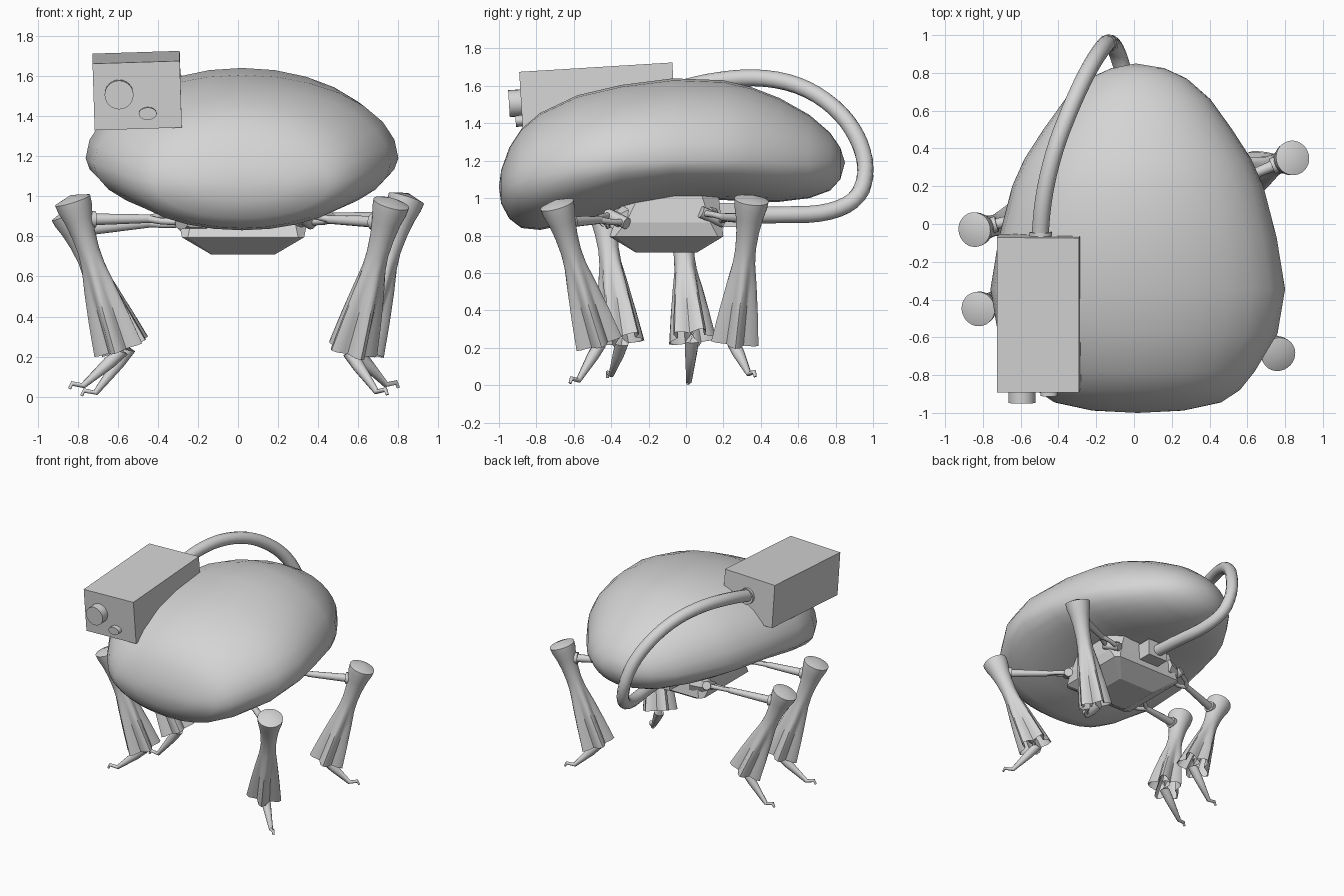
import bpy
import bmesh
from math import sin, cos, pi, radians
from mathutils import Vector, Matrix

cube = bpy.data.objects.get("Cube")
if cube:
    bpy.data.objects.remove(cube, do_unlink=True)

GREY = (0.66, 0.66, 0.66, 1)
grey = bpy.data.materials.new("plain grey")
grey.use_nodes = True
grey.diffuse_color = GREY
grey.node_tree.nodes["Principled BSDF"].inputs["Base Color"].default_value = GREY


def finish(name, bm, angle=None):
    bmesh.ops.recalc_face_normals(bm, faces=bm.faces)
    mesh = bpy.data.meshes.new(name)
    bm.to_mesh(mesh)
    bm.free()
    mesh.materials.append(grey)
    obj = bpy.data.objects.new(name, mesh)
    bpy.context.collection.objects.link(obj)
    if angle:
        bpy.ops.object.select_all(action='DESELECT')
        obj.select_set(True)
        bpy.context.view_layer.objects.active = obj
        bpy.ops.object.shade_smooth_by_angle(angle=radians(angle))
    return obj


def loft(name, rings, angle=None, poles=(None, None)):
    """Skin equal rings; each end closes on a pole point or a flat cap."""
    bm = bmesh.new()
    loops = [[bm.verts.new(p) for p in ring] for ring in rings]
    n = len(loops[0])
    for a, b in zip(loops, loops[1:]):
        for i in range(n):
            j = (i + 1) % n
            bm.faces.new((a[i], a[j], b[j], b[i]))
    for loop, pole in zip((loops[0], loops[-1]), poles):
        if pole is None:
            bm.faces.new(loop)
        else:
            tip = bm.verts.new(pole)
            for i in range(n):
                bm.faces.new((loop[i], loop[(i + 1) % n], tip))
    return finish(name, bm, angle)


def tube(name, points, radii, sides=12, angle=50):
    points = [Vector(p) for p in points]
    rings = []
    for i, p in enumerate(points):
        t = points[min(i + 1, len(points) - 1)] - points[max(i - 1, 0)]
        rot = t.to_track_quat('Z', 'Y')
        rings.append([p + rot @ Vector((radii[i] * cos(2 * pi * k / sides),
                                        radii[i] * sin(2 * pi * k / sides), 0))
                      for k in range(sides)])
    return loft(name, rings, angle)


def round_path(points, passes=2):
    pts = [Vector(p) for p in points]
    for _ in range(passes):
        out = [pts[0]]
        for a, b in zip(pts, pts[1:]):
            out += [a.lerp(b, 0.25), a.lerp(b, 0.75)]
        pts = out + [pts[-1]]
    return pts


# Egg shaped body: y, half width, underside height, widest height, top height
stations = [
    (-0.988, 0.24, 0.97, 1.06, 1.15), (-0.945, 0.44, 0.89, 1.07, 1.27),
    (-0.88, 0.54, 0.84, 1.09, 1.37), (-0.78, 0.62, 0.83, 1.12, 1.455),
    (-0.58, 0.74, 0.87, 1.16, 1.55), (-0.345, 0.78, 0.94, 1.19, 1.605),
    (-0.07, 0.735, 0.99, 1.20, 1.64), (0.2, 0.665, 0.99, 1.20, 1.63),
    (0.345, 0.60, 0.98, 1.20, 1.595), (0.5, 0.50, 0.98, 1.19, 1.535),
    (0.66, 0.385, 1.0, 1.18, 1.445), (0.77, 0.26, 1.04, 1.18, 1.35),
    (0.825, 0.14, 1.1, 1.18, 1.27)]
SEG = 28
rings = []
for y, w, low, mid, high in stations:
    ring = []
    for k in range(SEG):
        a = 2 * pi * k / SEG
        reach = high - mid if sin(a) > 0 else mid - low
        ring.append((0.02 + w * cos(a), y, mid + reach * sin(a)))
    rings.append(ring)
loft("body", rings, 60, ((0.02, -1.0, 1.06), (0.01, 0.85, 1.19)))


# Faceted chassis hanging under the body
def chamfered(z, w, y0, y1, c):
    x0, x1 = 0.025 - w, 0.025 + w
    return [(x0 + c, y0, z), (x1 - c, y0, z), (x1, y0 + c, z), (x1, y1 - c, z),
            (x1 - c, y1, z), (x0 + c, y1, z), (x0, y1 - c, z), (x0, y0 + c, z)]


loft("chassis", [chamfered(0.71, 0.16, -0.27, 0.06, 0.01),
                 chamfered(0.795, 0.305, -0.41, 0.20, 0.03),
                 chamfered(0.87, 0.32, -0.38, 0.19, 0.06),
                 chamfered(1.06, 0.30, -0.33, 0.17, 0.10)])


# Sensor box, tilted slightly, with its two lenses and cable collar
def box(name, size, matrix):
    bm = bmesh.new()
    bmesh.ops.create_cube(bm, size=1, matrix=matrix @ Matrix.Diagonal((*size, 1)))
    return finish(name, bm)


tilt = (Matrix.Translation((-0.503, -0.472, 1.527))
        @ Matrix.Rotation(radians(3.5), 4, 'X') @ Matrix.Rotation(radians(-1.8), 4, 'Y'))
box("sensor_box", (0.435, 0.82, 0.333), tilt)
box("cable_socket", (0.17, 0.16, 0.13), Matrix.Translation((0.02, 0.22, 0.91)))


def on_box(x, y, z):
    return tilt @ Vector((x, y, z))


tube("main_lens", [on_box(-0.09, y, 0.01) for y in (-0.38, -0.475)], [0.072] * 2, 24)
small = tube("small_lens", [on_box(0, y, 0) for y in (-0.38, -0.445)], [0.031] * 2, 16)
for v in small.data.vertices:
    local = tilt.inverted() @ v.co
    v.co = on_box(local.x * 1.45 + 0.05, local.y, local.z - 0.09)
tube("cable_collar", [on_box(0.01, y, 0.02) for y in (0.39, 0.43)], [0.06] * 2, 16)

# Cable looping over the rear of the body into the chassis
cable = round_path([
    (-0.5, -0.09, 1.57), (-0.48, 0.15, 1.63), (-0.42, 0.4, 1.65), (-0.33, 0.63, 1.60),
    (-0.24, 0.82, 1.47), (-0.17, 0.93, 1.31), (-0.13, 0.97, 1.14), (-0.09, 0.92, 0.99),
    (-0.04, 0.75, 0.915), (0.0, 0.5, 0.91), (0.02, 0.2, 0.91)])
tube("cable", cable, [0.045] * len(cable), 12, 60)

# Leg casing: distance along the leg, radius, pleat depth; the last rings hollow the skirt
casing = [(0.0, 0.092, 0), (0.04, 0.088, 0), (0.10, 0.073, 0), (0.18, 0.061, 0),
          (0.27, 0.055, 0), (0.35, 0.059, 0.04), (0.47, 0.074, 0.15),
          (0.62, 0.09, 0.22), (0.79, 0.106, 0.26), (0.785, 0.1, 0.26), (0.5, 0.05, 0.1)]
PLEATS, SIDES = 5, 30


def leg(name, knob, foot, tip, hip):
    knob, foot, tip, hip = map(Vector, (knob, foot, tip, hip))
    axis = (foot - knob).normalized()
    length = (foot - knob).length
    rot = axis.to_track_quat('Z', 'Y')
    rings = []
    for d, r, pleat in casing:
        ring = []
        for k in range(SIDES):
            a = 2 * pi * k / SIDES
            rr = r * (1 + pleat * cos(PLEATS * a))
            ring.append(knob + rot @ Vector((rr * cos(a), rr * sin(a), d * length / 0.79)))
        rings.append(ring)
    loft(name + "_casing", rings, 40, (knob - axis * 0.028, None))

    # Foot with a small hooked claw
    out = tip - foot
    out.z = 0
    out.normalize()
    up = Vector((0, 0, 1))
    knee = tip - out * 0.07 + up * 0.015
    claw = tip - out * 0.012 + up * 0.026
    ankle = foot + axis * 0.02
    tube(name + "_foot",
         [foot - axis * 0.3, foot - axis * 0.05, ankle, ankle.lerp(knee, 0.3), knee, claw, tip],
         [0.03, 0.03, 0.036, 0.032, 0.015, 0.012, 0.008], 10)

    # Arm with collar, fork, hip pin and faceted hip mount
    end = knob.lerp(foot, 0.13)
    along = (end - hip).normalized()
    side = (along.cross(up).normalized() + up * 0.4).normalized()
    split = hip + along * 0.15
    collar = end - along * 0.085
    tube(name + "_arm", [split, collar, end], [0.021, 0.029, 0.029])
    tube(name + "_collar", [collar, end], [0.042, 0.042])
    for label, s in (("front", 1), ("back", -1)):
        tube(f"{name}_{label}_prong",
             [split + along * 0.015, split + side * s * 0.035 - along * 0.05, hip + side * s * 0.05],
             [0.018, 0.016, 0.018], 8)
    tube(name + "_hip_pin", [hip - side * 0.07, hip + side * 0.07], [0.032] * 2)
    tube(name + "_hip_mount", [hip - along * 0.13, hip - along * 0.05, hip],
         [0.07, 0.065, 0.04], 8, 20)


leg("front_left_leg", (0.765, -0.69, 0.965), (0.565, -0.47, 0.23),
    (0.745, -0.62, 0.01), (0.33, -0.37, 0.89))
leg("back_left_leg", (0.84, 0.35, 0.99), (0.60, 0.26, 0.235),
    (0.80, 0.37, 0.045), (0.33, 0.14, 0.90))
leg("front_right_leg", (-0.825, -0.45, 0.98), (-0.59, -0.345, 0.24),
    (-0.84, -0.42, 0.04), (-0.29, -0.37, 0.89))
leg("back_right_leg", (-0.845, -0.03, 0.915), (-0.555, 0.03, 0.25),
    (-0.78, 0.01, 0.005), (-0.29, 0.12, 0.88))
